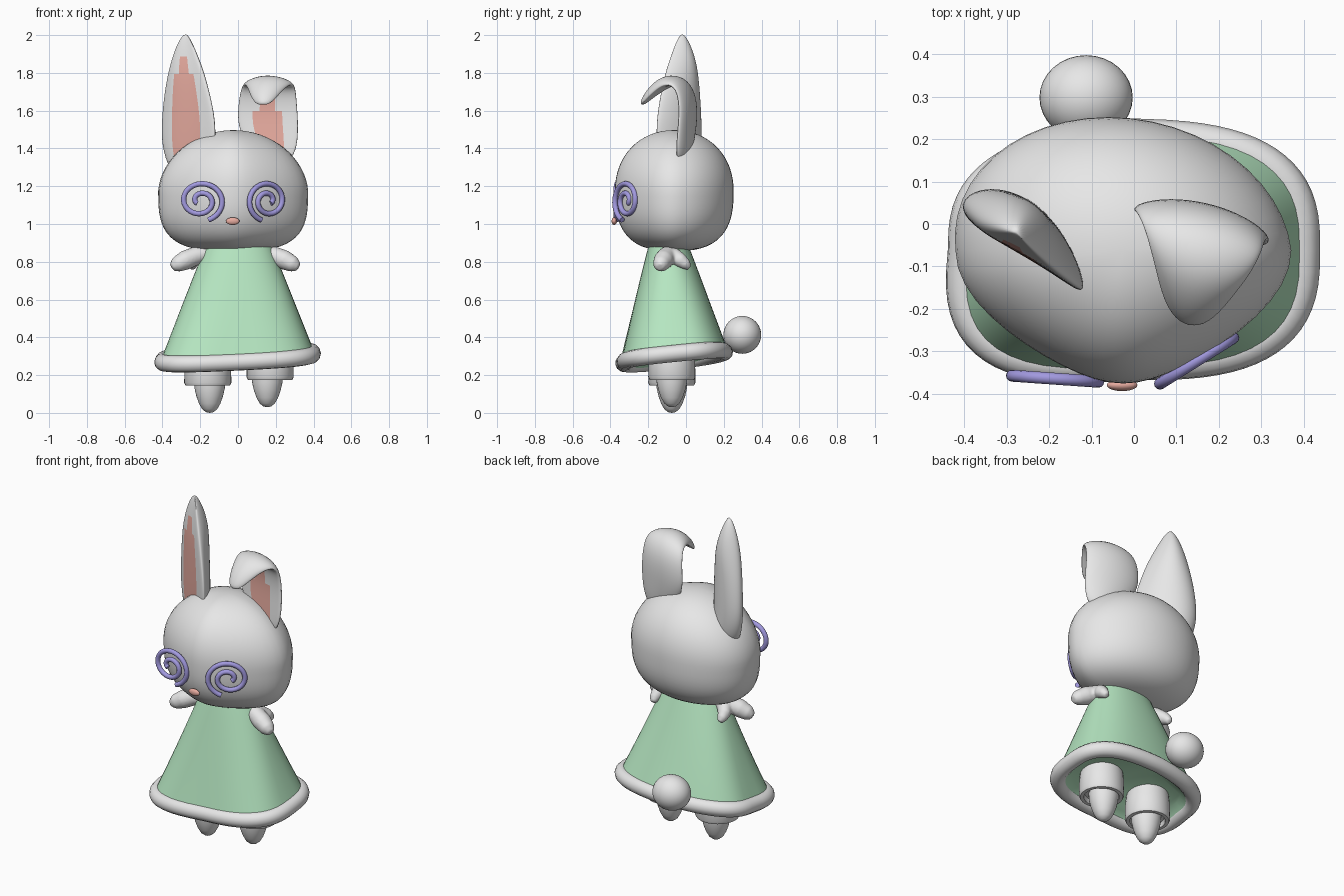
import bpy, bmesh
from math import sin, cos, pi, radians, copysign
from mathutils import Vector, Matrix

if "Cube" in bpy.data.objects:
    bpy.data.objects.remove(bpy.data.objects["Cube"])


def material(name, rgb):
    m = bpy.data.materials.new(name)
    m.use_nodes = True
    m.diffuse_color = (*rgb, 1)
    m.node_tree.nodes["Principled BSDF"].inputs["Base Color"].default_value = (*rgb, 1)
    return m


FUR = material("pale_fur", (0.8, 0.8, 0.8))
DRESS = material("mint_green", (0.47, 0.8, 0.54))
PINK = material("soft_pink", (0.8, 0.41, 0.35))
VIOLET = material("violet", (0.36, 0.32, 0.74))


def finish(name, bm, mats, smooth_angle=50, subsurf=0):
    bmesh.ops.remove_doubles(bm, verts=bm.verts, dist=0.0002)
    bmesh.ops.recalc_face_normals(bm, faces=bm.faces)
    me = bpy.data.meshes.new(name)
    bm.to_mesh(me)
    bm.free()
    ob = bpy.data.objects.new(name, me)
    bpy.context.collection.objects.link(ob)
    for m in mats:
        me.materials.append(m)
    bpy.ops.object.select_all(action='DESELECT')
    ob.select_set(True)
    bpy.context.view_layer.objects.active = ob
    bpy.ops.object.shade_smooth_by_angle(angle=radians(smooth_angle))
    if subsurf:
        s = ob.modifiers.new("subdivide", 'SUBSURF')
        s.levels = s.render_levels = subsurf
    return ob


def loft(bm, rings, paint=None):
    """Skin a list of equal-length rings; paint(ring, side) gives a material index."""
    vs = [[bm.verts.new(p) for p in r] for r in rings]
    n = len(rings[0])
    for i in range(len(vs) - 1):
        for j in range(n):
            k = (j + 1) % n
            f = bm.faces.new((vs[i][j], vs[i][k], vs[i + 1][k], vs[i + 1][j]))
            f.material_index = paint(i, j) if paint else 0
    bm.faces.new(vs[0])
    bm.faces.new(vs[-1])


def power(v, p):
    return copysign(abs(v) ** (2 / p), v)


def oval(cx, cy, z, rx, ry, p=2.0, n=48):
    return [Vector((cx + rx * power(cos(a), p), cy + ry * power(sin(a), p), z))
            for a in (2 * pi * i / n for i in range(n))]


def curve(name, points, radius, mat, cyclic=False):
    cu = bpy.data.curves.new(name, 'CURVE')
    cu.dimensions = '3D'
    cu.bevel_depth = radius
    cu.bevel_resolution = 4
    cu.use_fill_caps = True
    sp = cu.splines.new('POLY')
    sp.points.add(len(points) - 1)
    for pt, co in zip(sp.points, points):
        pt.co = (*co, 1)
    sp.use_cyclic_u = cyclic
    sp.use_smooth = True
    cu.materials.append(mat)
    bpy.context.collection.objects.link(bpy.data.objects.new(name, cu))


def ball(name, loc, size, mat):
    bm = bmesh.new()
    bmesh.ops.create_uvsphere(bm, u_segments=32, v_segments=20, radius=1,
                              matrix=Matrix.Translation(loc) @ Matrix.Diagonal((*size, 1)))
    finish(name, bm, [mat])


# Head: stacked ovals, flatter below, narrowing toward the face
bm = bmesh.new()
rings = []
for i in range(33):
    w = -cos(pi * i / 32)
    px, py = (3.2, 2.7) if w < 0 else (2.0, 2.1)
    sx = 0.396 * (1 - abs(w) ** px) ** (1 / px) * (1 - 0.06 * max(w, 0))
    sy = 0.314 * (1 - abs(w) ** py) ** (1 / py)
    ring = []
    for v in oval(0, 0, 0, 1, 1):
        taper = 1 - 0.36 * v.y ** 2 if v.y < 0 else 1
        p = Vector(((v.x * taper - 0.09 * max(v.y, 0)) * sx, v.y * sy, 0))
        ring.append(p + Vector((-0.025, -0.062, 1.177 + 0.32 * w)))
    rings.append(ring)
loft(bm, rings)
finish("head", bm, [FUR])
ball("nose", (-0.028, -0.38, 1.015), (0.036, 0.014, 0.02), PINK)


# Ears: cupped cross-sections swept along a path, pink strip inside
def ear(name, side, stations, cup, thick, front, skew, pink_end):
    side = Vector(side).normalized()
    pts = [Vector(s[:3]) for s in stations]
    n, rings = 24, []
    for i, s in enumerate(stations):
        tangent = pts[min(i + 1, len(pts) - 1)] - pts[max(i - 1, 0)]
        back = tangent.cross(side).normalized()
        half = s[3]
        fat = min(1, half / 0.1)
        ring = []
        for j in range(n):
            a = 2 * pi * j / n
            bulge = thick * sin(a) * (1 if sin(a) > 0 else front) * (1 - skew * cos(a))
            depth = cup * (sin(a) ** 2 - 0.5) + bulge
            ring.append(pts[i] + side * half * cos(a) + back * depth * fat)
        rings.append(ring)

    def paint(i, j):
        reach = 2 if i < pink_end - 1 else 1
        return int(i < pink_end and abs(j + 0.5 - n * 0.75) < reach)

    bm = bmesh.new()
    loft(bm, rings, paint)
    finish(name, bm, [FUR, PINK], 180, 2)


ear("right_ear", (0.79, -0.61, 0),
    [(-0.24, -0.03, 1.2, 0.03), (-0.245, -0.03, 1.28, 0.13), (-0.25, -0.035, 1.42, 0.178),
     (-0.25, -0.035, 1.55, 0.176), (-0.257, -0.03, 1.68, 0.15), (-0.262, -0.025, 1.8, 0.115),
     (-0.27, -0.02, 1.89, 0.078), (-0.275, -0.02, 1.96, 0.045), (-0.277, -0.02, 2.005, 0.012)],
    0.032, 0.057, 1.0, 0.42, 6)
ear("left_ear", (0.975, -0.22, 0),
    [(0.21, -0.025, 1.32, 0.05), (0.192, -0.015, 1.38, 0.123), (0.162, 0.003, 1.5, 0.165),
     (0.158, 0.01, 1.6, 0.163), (0.16, 0.0, 1.69, 0.154), (0.163, -0.035, 1.745, 0.142),
     (0.157, -0.095, 1.75, 0.12), (0.145, -0.15, 1.715, 0.093), (0.135, -0.2, 1.67, 0.066),
     (0.13, -0.235, 1.63, 0.03)],
    0.016, 0.036, 0.7, 0, 4)


# Spiral eyes
def spiral_eye(name, centre, turn, flip):
    points = []
    for i in range(91):
        t = i / 90
        a = radians(250) - t * 1.8 * 2 * pi
        r = 0.107 - 0.087 * t ** 1.2
        u = flip * 1.13 * r * cos(a)
        points.append(Vector(centre) + Vector((u * cos(turn), u * sin(turn), r * sin(a))))
    curve(name, points, 0.014, VIOLET)


spiral_eye("left_eye", (0.158, -0.316, 1.122), radians(32), 1)
spiral_eye("right_eye", (-0.198, -0.364, 1.122), radians(-4), -1)


# Dress: flared loft with a tilted, uneven hem and a recessed underside
def hem_shape(ring, amount):
    out = []
    for v in ring:
        dy = v.y + 0.06
        pull = 0.4 * max(-v.x, 0) * max(dy, 0) + 0.12 * max(v.x, 0) * max(dy, 0)
        corner = 0.28 * max(-v.x, 0) * max(-dy, 0)
        lift = 0.05 * v.x + 0.1 * dy
        out.append(v + Vector((-corner, -pull - corner, lift)) * amount)
    return out


bm = bmesh.new()
rings = []
for i in range(13):
    t = i / 12
    rings.append(hem_shape(oval(0.005 - 0.005 * t, -0.095 + 0.035 * t, 0.93 - 0.635 * t,
                                0.155 + 0.253 * t ** 0.97, 0.09 + 0.195 * t ** 0.95,
                                2 + 0.9 * t), t))
rings.append(hem_shape(oval(0, -0.06, 0.27, 0.36, 0.235, 2.9), 1))
rings.append(hem_shape(oval(0, -0.06, 0.31, 0.32, 0.2, 2.8), 1))
loft(bm, rings)
finish("dress", bm, [DRESS])
curve("dress_hem", hem_shape(oval(0, -0.06, 0.295, 0.394, 0.264, 2.9, 72), 1), 0.045, FUR, True)

# Legs: turned cuff with a tapering foot below
LEG = [(0.11, 0.36), (0.123, 0.25), (0.125, 0.16), (0.118, 0.145), (0.098, 0.145),
       (0.092, 0.17), (0.083, 0.17), (0.08, 0.13), (0.071, 0.09), (0.057, 0.05),
       (0.04, 0.02), (0.02, 0.004), (0, 0)]
for name, x, lift in (("right_leg", -0.16, 0), ("left_leg", 0.17, 0.03)):
    bm = bmesh.new()
    loft(bm, [oval(x + (0.01 if x < 0 else -0.015) * (r < 0.09), -0.075, z + lift, r, r, 2, 32)
              for r, z in LEG])
    finish(name, bm, [FUR], 40)


# Arms: a plump outer paw reaching forward and a thin lobe behind, fused into one skin
def tube(bm, stations):
    pts = [Vector(s[:3]) for s in stations]
    rings = []
    for i, s in enumerate(stations):
        axis = pts[min(i + 1, len(pts) - 1)] - pts[max(i - 1, 0)]
        q = axis.to_track_quat('Z', 'Y')
        rings.append([pts[i] + q @ v for v in oval(0, 0, 0, s[3], s[3], 2, 16)])
    loft(bm, rings)


for name, m, shift in (("left_arm", 1, 0), ("right_arm", -1, 0.03)):
    bm = bmesh.new()
    lobes = ([(0.12, -0.09, 0.845, 0.04), (0.19, -0.1, 0.832, 0.05), (0.25, -0.12, 0.808, 0.052),
              (0.295, -0.135, 0.785, 0.042), (0.32, -0.14, 0.77, 0.022)],
             [(0.15, -0.085, 0.84, 0.045), (0.19, -0.06, 0.825, 0.045), (0.21, -0.025, 0.805, 0.038),
              (0.212, 0.0, 0.785, 0.029), (0.208, 0.018, 0.768, 0.016)])
    for lobe in lobes:
        tube(bm, [(m * (x + shift), y, z, r) for x, y, z, r in lobe])
    ob = finish(name, bm, [FUR])
    fuse = ob.modifiers.new("fuse", 'REMESH')
    fuse.mode = 'VOXEL'
    fuse.voxel_size = 0.008
    fuse.use_smooth_shade = True
    soft = ob.modifiers.new("soften", 'SMOOTH')
    soft.iterations = 5

# Tail
ball("tail", (-0.113, 0.298, 0.413), (0.11, 0.1, 0.1), FUR)
